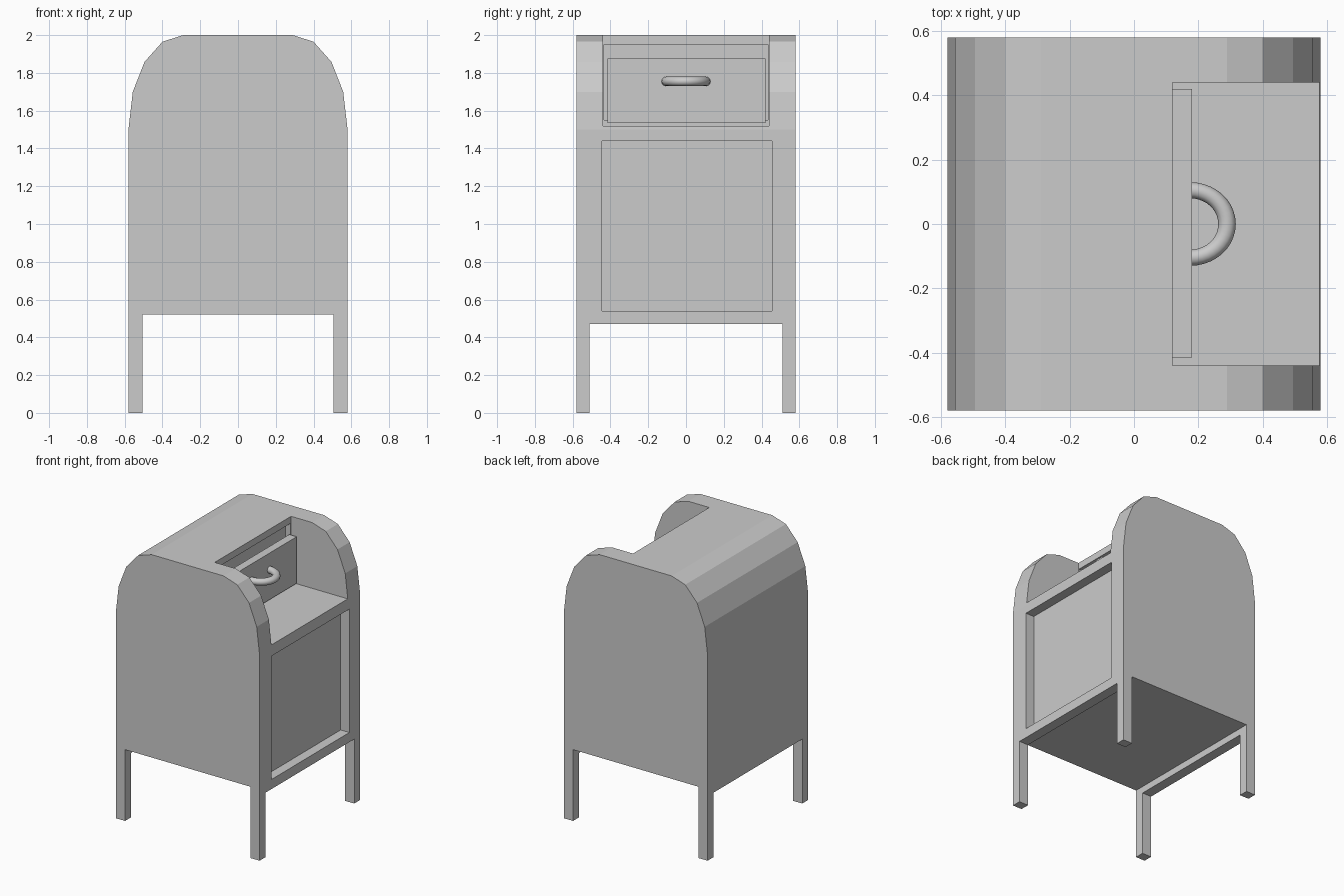
import bpy, bmesh, math
from mathutils import Vector, Matrix

if "Cube" in bpy.data.objects:
    bpy.data.objects.remove(bpy.data.objects["Cube"])


def add_mesh(name, bm):
    bmesh.ops.recalc_face_normals(bm, faces=bm.faces)
    me = bpy.data.meshes.new(name)
    bm.to_mesh(me)
    bm.free()
    ob = bpy.data.objects.new(name, me)
    bpy.context.collection.objects.link(ob)
    return ob


def box(name, x, y, z):
    bm = bmesh.new()
    bmesh.ops.create_cube(bm, size=1)
    for v in bm.verts:
        v.co = Vector([(r[0] + r[1]) / 2 + c * (r[1] - r[0]) for r, c in zip((x, y, z), v.co)])
    return add_mesh(name, bm)


def cut(target, x, y, z):
    cutter = box("cutter", x, y, z)
    cutter.hide_render = True
    mod = target.modifiers.new("cut", 'BOOLEAN')
    mod.operation = 'DIFFERENCE'
    mod.solver = 'EXACT'
    mod.object = cutter
    bpy.context.view_layer.objects.active = target
    bpy.ops.object.modifier_apply(modifier=mod.name)
    bpy.data.objects.remove(cutter)


W = 0.58  # half width and half depth

# Body: arched profile extruded along y
half = [(W, 0.52), (W, 1.5), (0.557, 1.7), (0.495, 1.858), (0.4, 1.965), (0.29, 2.0)]
profile = half + [(-x, z) for x, z in reversed(half)]
bm = bmesh.new()
face = bm.faces.new([bm.verts.new((x, -W, z)) for x, z in profile])
ext = bmesh.ops.extrude_face_region(bm, geom=[face])
bmesh.ops.translate(bm, vec=(0, 2 * W, 0),
                    verts=[g for g in ext["geom"] if isinstance(g, bmesh.types.BMVert)])
body = add_mesh("body", bm)

# Shelf opening, shallow slot behind the flap, recessed lower panel
cut(body, (0.12, 0.8), (-0.44, 0.44), (1.52, 2.2))
cut(body, (0.08, 0.2), (-0.435, 0.435), (1.55, 1.95))
cut(body, (0.51, 0.8), (-0.445, 0.455), (0.54, 1.44))

# Legs and side rails
for sx, side in ((-1, "left"), (1, "right")):
    xr = sorted((sx * 0.505, sx * W))
    for sy, end in ((-1, "front"), (1, "back")):
        box(f"{end}_{side}_leg", xr, sorted((sy * 0.512, sy * W)), (0, 0.52))
    box(f"{side}_rail", xr, (-0.512, 0.512), (0.47, 0.52))

# Deposit flap
box("flap", (0.12, 0.18), (-0.415, 0.42), (1.535, 1.875))

# Handle: half ring swept from a circle
bm = bmesh.new()
ring = bmesh.ops.create_circle(bm, segments=12, radius=0.025, cap_ends=False,
                               matrix=Matrix.Translation((0.18, -0.105, 1.755))
                               @ Matrix.Rotation(math.pi / 2, 4, 'Y'))
bmesh.ops.spin(bm, geom=bm.verts[:] + bm.edges[:], cent=(0.18, 0, 1.755),
               axis=(0, 0, 1), angle=math.pi, steps=20)
for v in bm.verts:
    v.co.x = 0.175 + (v.co.x - 0.18) * 1.09
bmesh.ops.holes_fill(bm, edges=bm.edges[:], sides=0)
handle = add_mesh("handle", bm)
bpy.ops.object.select_all(action='DESELECT')
handle.select_set(True)
bpy.context.view_layer.objects.active = handle
bpy.ops.object.shade_smooth_by_angle(angle=math.radians(40))
